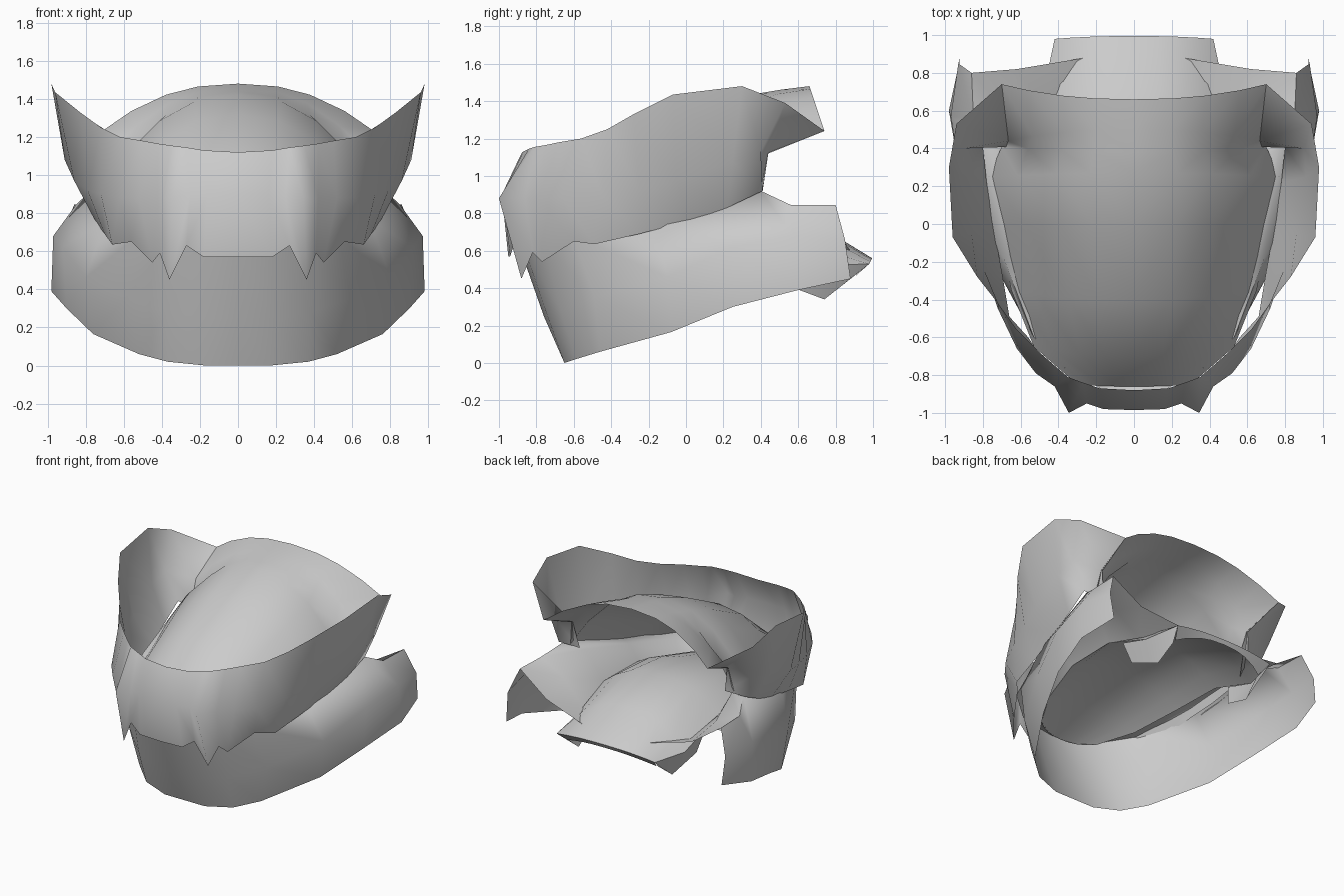
import bpy, bmesh, math

grey = bpy.data.materials.new("plain_grey")
grey.diffuse_color = (0.6, 0.6, 0.6, 1)


def finish(name, mesh_bm):
    """Turn a half model into a mirrored, smooth-shaded object."""
    me = bpy.data.meshes.new(name)
    mesh_bm.to_mesh(me)
    mesh_bm.free()
    me.materials.append(grey)
    for p in me.polygons:
        p.use_smooth = True
    me.set_sharp_from_angle(angle=math.radians(80))
    ob = bpy.data.objects.new(name, me)
    bpy.context.collection.objects.link(ob)
    m = ob.modifiers.new("mirror", 'MIRROR')
    m.use_axis[0] = True
    m.merge_threshold = 0.002
    return ob


def loft(name, columns):
    """Join neighbouring columns of points into a sheet."""
    bm = bmesh.new()
    grid = [[bm.verts.new(p) for p in col] for col in columns]
    for a, b in zip(grid, grid[1:]):
        for i in range(len(a) - 1):
            bm.faces.new((a[i], a[i + 1], b[i + 1], b[i]))
    return finish(name, bm)


def dome(name, rows, power=2.0):
    """Arched sheet: each row gives centre (y, z) and edge (x, y, z)."""
    cols = []
    for yc, zc, xe, ye, ze in rows:
        col = []
        for u in (0, .3, .54, .8, 1):
            h = 1 - u ** power
            col.append((xe * u, ye + (yc - ye) * h, ze + (zc - ze) * h))
        cols.append(col)
    return loft(name, cols)


# Upper jaw: top rim, bulge and fanged lower rim from front to back
upper = [
    [(0, -.88, 1.12), (0, -.985, .90), (0, -.95, .57)],
    [(.18, -.87, 1.13), (.16, -.98, .90), (.18, -.94, .57)],
    [(.27, -.84, 1.145), (.25, -.95, .90), (.27, -.92, .63)],
    [(.35, -.81, 1.155), (.345, -1.0, .88), (.36, -.88, .45)],
    [(.42, -.75, 1.165), (.42, -.86, .88), (.41, -.82, .59)],
    [(.50, -.68, 1.18), (.52, -.79, .88), (.45, -.77, .54)],
    [(.62, -.56, 1.20), (.62, -.66, .88), (.56, -.60, .65)],
    [(.72, -.42, 1.25), (.72, -.45, .90), (.66, -.49, .635)],
    [(.83, -.28, 1.33), (.79, -.25, .92), (.70, -.25, .69)],
    [(.96, -.07, 1.435), (.86, -.05, .97), (.75, .02, .76)],
    [(.98, .30, 1.48), (.91, .25, 1.08), (.78, .22, .83)],
    [(.94, .53, 1.39), (.90, .40, 1.13), (.80, .41, .92)],
    [(.70, .74, 1.24), (.66, .44, 1.12), (.62, .41, .92)],
]
loft("upper_jaw", upper)

# Palate arching up towards the back, meeting the lip at its sides
dome("palate", [
    (-.86, .63, .30, -.85, .64), (-.70, .87, .53, -.65, .65),
    (-.40, 1.12, .65, -.35, .67), (0, 1.32, .72, 0, .76),
    (.27, 1.42, .77, .25, .85), (.38, 1.44, .70, .41, .93),
    (.50, 1.46, .67, .44, 1.12), (.66, 1.48, .70, .74, 1.24)], 2.3)

# Lower jaw: bottom rim, side, top rim, inner gum and floor from front to back
lower = [
    [(0, -.65, 0), (0, -.76, .25), (0, -.89, .62), (0, -.85, .61), (0, -.80, .55)],
    [(.17, -.65, 0), (.18, -.74, .25), (.18, -.87, .63), (.15, -.82, .62), (.12, -.78, .55)],
    [(.37, -.59, .02), (.38, -.67, .28), (.37, -.76, .65), (.3, -.72, .64), (.25, -.71, .56)],
    [(.52, -.46, .06), (.59, -.49, .35), (.53, -.60, .68), (.46, -.53, .67), (.39, -.46, .60)],
    [(.76, -.08, .165), (.80, -.10, .46), (.69, -.18, .77), (.58, -.14, .75), (.48, -.10, .66)],
    [(.90, .25, .30), (.92, .25, .62), (.77, .40, .92), (.63, .34, .88), (.49, .30, .66)],
    [(.98, .60, .39), (.97, .57, .68), (.85, .56, .845), (.65, .57, .75), (.46, .60, .58)],
    [(.92, .88, .45), (.93, .85, .66), (.86, .80, .845), (.62, .82, .68), (.26, .88, .60)],
]
loft("lower_jaw", [col[::-1] for col in lower])

# Tongue with a thin back edge
dome("tongue", [
    (-.80, .55, .25, -.71, .56), (-.50, .68, .39, -.46, .60),
    (-.10, .79, .48, -.10, .66), (.30, .84, .49, .30, .66),
    (.70, .74, .48, .70, .52), (.995, .56, .42, .98, .53),
    (.98, .53, .38, .90, .46)], 2.4)

# Side flaps folding under the tongue
loft("tongue_underside", [
    [(.42, .98, .53), (.38, .88, .45)],
    [(.48, .70, .52), (.40, .74, .34)],
    [(.48, .45, .60), (.44, .50, .43)]])
